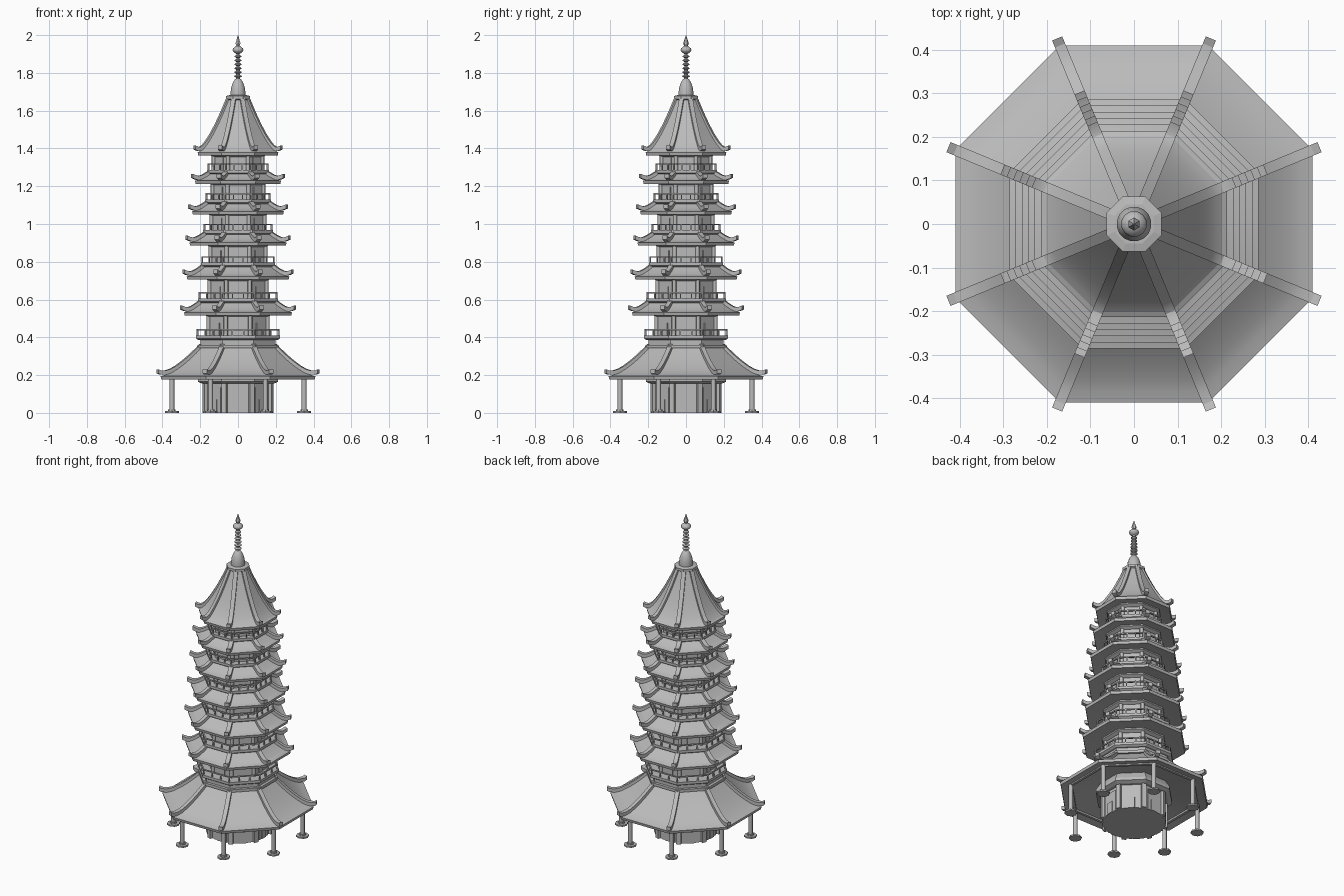
import bpy
from math import cos, sin, pi, radians

cube = bpy.data.objects.get("Cube")
if cube:
    bpy.data.objects.remove(cube, do_unlink=True)

stone = bpy.data.materials.new("grey_stone")
stone.use_nodes = True
GREY = (0.5, 0.5, 0.5, 1)
stone.diffuse_color = GREY
stone.node_tree.nodes["Principled BSDF"].inputs["Base Color"].default_value = GREY

APO = cos(pi / 8)
CORNERS = [pi / 8 + k * pi / 4 for k in range(8)]
FACES = [k * pi / 4 for k in range(8)]


def add(name, verts, faces, smooth=0):
    mesh = bpy.data.meshes.new(name)
    mesh.from_pydata(verts, [], faces)
    mesh.materials.append(stone)
    obj = bpy.data.objects.new(name, mesh)
    bpy.context.collection.objects.link(obj)
    if smooth:
        bpy.ops.object.select_all(action="DESELECT")
        obj.select_set(True)
        bpy.context.view_layer.objects.active = obj
        bpy.ops.object.shade_smooth_by_angle(angle=radians(smooth))
    return obj


def lathe(name, profile, sides=8, ring=False, smooth=0):
    """Turn (distance, z) points, listed bottom to top on the outside."""
    grow = 1 / APO if sides == 8 else 1
    verts = [(r * grow * cos(a), r * grow * sin(a), z) for r, z in profile
             for a in [(k + 0.5) * 2 * pi / sides for k in range(sides)]]
    n = len(profile)
    faces = []
    for i in range(n if ring else n - 1):
        lo, hi = i * sides, (i + 1) % n * sides
        for k in range(sides):
            m = (k + 1) % sides
            faces.append((lo + k, lo + m, hi + m, hi + k))
    if not ring:
        faces.append(tuple(reversed(range(sides))))
        faces.append(tuple(range((n - 1) * sides, n * sides)))
    return add(name, verts, faces, smooth)


def slab(name, a, z0, z1):
    return lathe(name, [(a, z0), (a, z1)])


def hoop(name, a, z0, z1, w):
    return lathe(name, [(a, z0), (a, z1), (a - w, z1), (a - w, z0)], ring=True)


def prisms(name, spots, r, z0, z1, sides=8, smooth=0):
    """Upright posts of any side count at (x, y, turn) spots."""
    verts, faces = [], []
    for x, y, turn in spots:
        b = len(verts)
        for z in (z0, z1):
            for k in range(sides):
                a = turn + (k + 0.5) * 2 * pi / sides
                verts.append((x + r * cos(a), y + r * sin(a), z))
        for k in range(sides):
            m = (k + 1) % sides
            faces.append((b + k, b + m, b + sides + m, b + sides + k))
        faces.append(tuple(b + k for k in reversed(range(sides))))
        faces.append(tuple(b + sides + k for k in range(sides)))
    return add(name, verts, faces, smooth)


def corner_spots(a):
    return [(a / APO * cos(t), a / APO * sin(t), t) for t in CORNERS]


def sweep(name, path, w, h):
    """Square bar following (radius, z) points, repeated at each corner."""
    verts, faces = [], []
    for t in CORNERS:
        b = len(verts)
        for r, z in path:
            for s, v in ((-1, -1), (1, -1), (1, 1), (-1, 1)):
                verts.append((r * cos(t) - s * w * sin(t), r * sin(t) + s * w * cos(t), z + v * h))
        for i in range(len(path) - 1):
            for k in range(4):
                m = (k + 1) % 4
                p = b + 4 * i
                faces.append((p + k, p + 4 + k, p + 4 + m, p + m))
        e = b + 4 * (len(path) - 1)
        faces += [(b, b + 1, b + 2, b + 3), (e + 3, e + 2, e + 1, e)]
    return add(name, verts, faces, 20)


def plates(name, a, half, z0, z1, depth=0.005):
    """Thin upright panel in the middle of every wall face."""
    verts, faces = [], []
    for t in FACES:
        b = len(verts)
        for d in (a - 0.005, a + depth):
            for s, z in ((-half, z0), (half, z0), (half, z1), (-half, z1)):
                verts.append((d * cos(t) - s * sin(t), d * sin(t) + s * cos(t), z))
        faces.append((b + 4, b + 5, b + 6, b + 7))
        for k in range(4):
            m = (k + 1) % 4
            faces.append((b + k, b + m, b + 4 + m, b + 4 + k))
    return add(name, verts, faces)


def roof(name, eave, bottom, top_a, top_z, wall, rise, steps=8):
    """Concave eight-sided roof with upturned corner ridges."""
    z0 = bottom + 0.017
    curve = []
    for i in range(steps + 1):
        t = i / steps
        curve.append((eave + (top_a - eave) * t, z0 + (top_z - z0) * t ** 1.45))
    lathe(name, [(wall, bottom + rise), (eave - 0.004, bottom)] + curve, smooth=12)
    path = [((eave + 0.016) / APO, z0 + 0.026)]
    for i, (a, z) in enumerate(curve):
        lift = 0.012 * max(0, 1 - i / 3) ** 2
        path.append((a / APO, z + 0.007 + lift))
    sweep(name + "_ridges", path, 0.0125, 0.011)


def railing(name, a, z0, z1):
    hoop(name + "_top_rail", a, z1 - 0.007, z1, 0.008)
    spots = corner_spots(a - 0.004)
    side = a * math_tan
    for t in FACES:
        for s in (-side / 3, side / 3):
            d = a - 0.004
            spots.append((d * cos(t) - s * sin(t), d * sin(t) + s * cos(t), t))
    prisms(name + "_posts", spots, 0.005, z0, z1, 4)


math_tan = sin(pi / 8) / cos(pi / 8)

# Ground storey: wall, corner piers, doors, bracket band
slab("ground_wall", 0.172, 0, 0.2)
prisms("ground_corner_piers", corner_spots(0.17), 0.019, 0, 0.165, 4)
plates("ground_door_frames", 0.172, 0.045, 0, 0.135)
plates("ground_doors", 0.178, 0.02, 0, 0.07, 0.004)
lathe("ground_bracket_band", [(0.19, 0.155), (0.212, 0.165), (0.212, 0.182), (0.18, 0.24)])

# Porch posts standing on flat feet
prisms("porch_posts", corner_spots(0.35), 0.013, 0, 0.205, 10, 40)
prisms("porch_feet", corner_spots(0.35), 0.037, 0, 0.009, 8)
prisms("porch_post_bases", corner_spots(0.35), 0.02, 0.009, 0.018, 8)
hoop("porch_beam", 0.358, 0.18, 0.2, 0.016)

# Wide lower roof and the terrace above it
roof("lower_roof", 0.41, 0.177, 0.2, 0.346, 0.18, 0.05)
slab("terrace_ledge", 0.215, 0.343, 0.36)
slab("terrace_neck", 0.198, 0.36, 0.388)

# Upper storeys: balcony width, floor z, eave width, eave bottom z, roof top z
storeys = [(0.222, 0.41, 0.286, 0.515, 0.582),
           (0.212, 0.605, 0.272, 0.705, 0.772),
           (0.197, 0.795, 0.257, 0.885, 0.945),
           (0.185, 0.967, 0.243, 1.05, 1.108),
           (0.175, 1.13, 0.228, 1.212, 1.266),
           (0.164, 1.287, 0.214, 1.362, 1.66)]
for i, (balcony, floor, eave, bottom, top) in enumerate(storeys):
    n = f"storey_{i + 2}"
    wall = 0.156 - 0.0055 * i
    lathe(n + "_balcony", [(balcony - 0.012, floor - 0.024), (balcony, floor - 0.016),
                           (balcony, floor)])
    railing(n + "_railing", balcony - 0.004, floor, floor + 0.034)
    slab(n + "_wall", wall, floor, bottom + 0.03)
    prisms(n + "_columns", corner_spots(wall), 0.011, floor, bottom + 0.012, 8, 50)
    plates(n + "_doors", wall, 0.02, floor, floor + 0.065)
    lathe(n + "_brackets", [(wall + 0.004, bottom - 0.006), (wall + 0.022, bottom + 0.004),
                            (wall + 0.022, bottom + 0.02)])
    last = i == len(storeys) - 1
    inner = 0.054 if last else storeys[i + 1][0] - 0.012
    roof(n + "_roof", eave, bottom, inner, top, wall, 0.015, 14 if last else 6)

# Finial: cap, bell, ringed shaft, bulb and point
lathe("finial_cap", [(0.052, 1.655), (0.063, 1.662), (0.063, 1.678), (0.045, 1.682)])
lathe("finial_bell", [(0.04, 1.678), (0.04, 1.7), (0.036, 1.725), (0.028, 1.748),
                      (0.017, 1.765), (0.01, 1.77)], 16, smooth=40)
lathe("finial_shaft", [(0.01, 1.76), (0.009, 1.93)], 12, smooth=40)
for i in range(6):
    z = 1.782 + 0.021 * i
    r = 0.021 - 0.0006 * i
    lathe(f"finial_ring_{i + 1}", [(0.009, z - 0.008), (r, z - 0.002), (r, z + 0.002),
                                   (0.009, z + 0.008)], 12)
lathe("finial_bulb", [(0.01, 1.9), (0.026, 1.913), (0.03, 1.922), (0.026, 1.931),
                      (0.01, 1.943)], 12, smooth=50)
lathe("finial_point", [(0.008, 1.938), (0.015, 1.956), (0.012, 1.966), (0.001, 2.0)], 6)
